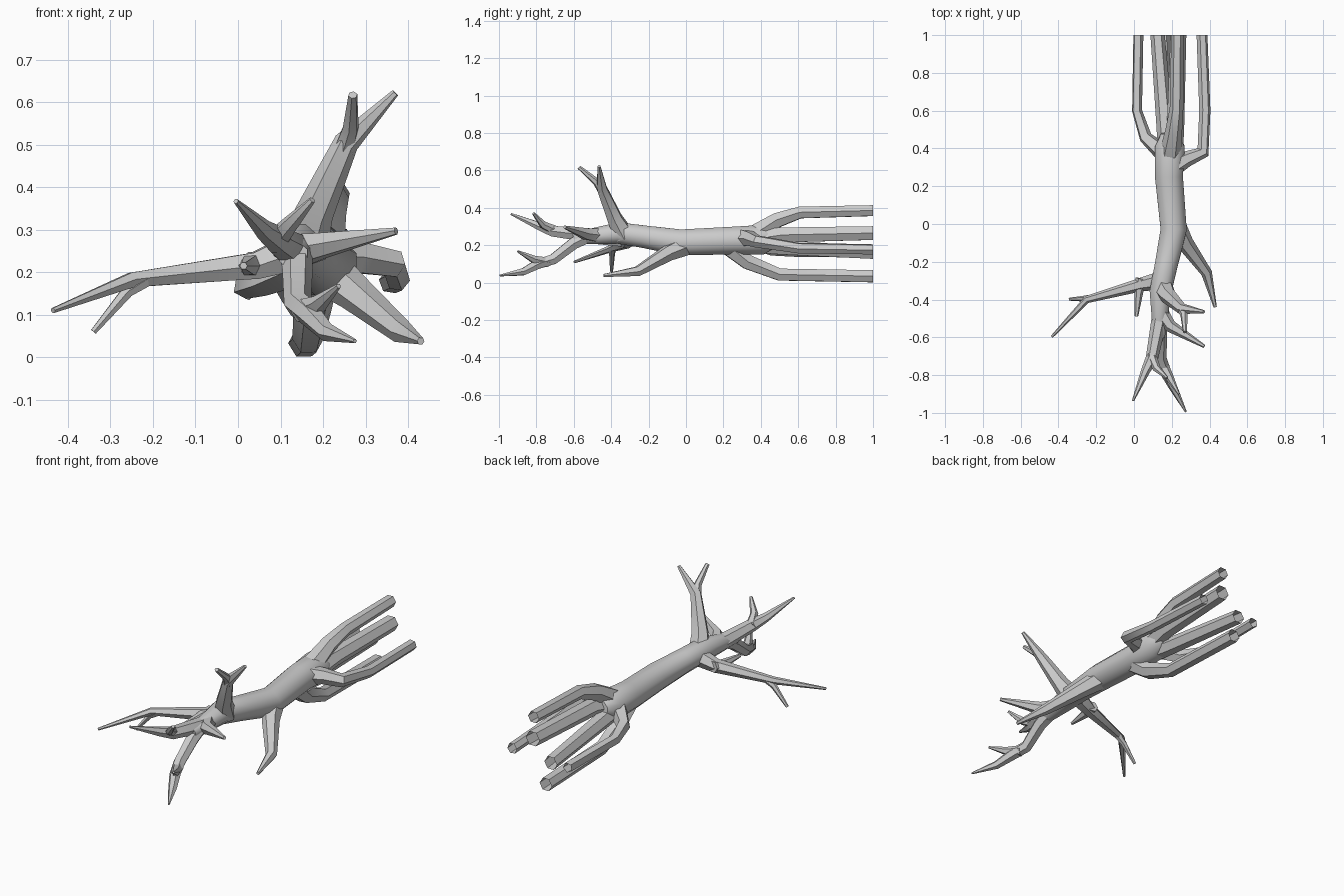
import bpy, bmesh, math
from mathutils import Vector


def limb(name, pts, sides=6, open_end=False):
    """Tapered tube through (x, y, z, radius) points."""
    P = [Vector(p[:3]) for p in pts]
    n = len(P)
    bm = bmesh.new()
    rings, u, prev = [], None, None
    for i in range(n):
        a = (P[i] - P[i - 1]).normalized() if i else (P[1] - P[0]).normalized()
        b = (P[i + 1] - P[i]).normalized() if i < n - 1 else a
        t = (a + b).normalized()
        if open_end and i == n - 1:
            t = Vector((0, 1, 0))          # cut flat across the end
        if u is None:
            ref = Vector((0, 0, 1)) if abs(t.z) < 0.8 else Vector((0, 1, 0))
            u = (ref - t * ref.dot(t)).normalized()
        else:
            u = prev.rotation_difference(t) @ u
            u = (u - t * u.dot(t)).normalized()
        v = t.cross(u)
        prev = t
        r = pts[i][3]
        rings.append([bm.verts.new(P[i] + r * (math.cos(k) * u + math.sin(k) * v))
                      for k in (2 * math.pi * (j + 0.5) / sides for j in range(sides))])
    for r0, r1 in zip(rings, rings[1:]):
        for j in range(sides):
            k = (j + 1) % sides
            bm.faces.new((r0[j], r0[k], r1[k], r1[j]))
    bm.faces.new(rings[0][::-1])
    if not open_end:
        bm.faces.new(rings[-1])
    bmesh.ops.recalc_face_normals(bm, faces=bm.faces) if not open_end else None
    me = bpy.data.meshes.new(name)
    bm.to_mesh(me)
    bm.free()
    ob = bpy.data.objects.new(name, me)
    bpy.context.collection.objects.link(ob)
    bpy.ops.object.select_all(action='DESELECT')
    ob.select_set(True)
    bpy.context.view_layer.objects.active = ob
    bpy.ops.object.shade_smooth_by_angle(angle=math.radians(50))
    return ob


# Main trunk
limb("trunk", [(.19, .48, .24, .05), (.19, .41, .23, .085), (.185, .25, .225, .08),
               (.21, -.03, .215, .075), (.17, -.22, .245, .065), (.14, -.36, .265, .062),
               (.135, -.53, .245, .042), (.13, -.6, .24, .036)], 8)

# Hollow roots, all cut open at the back
roots = {
    "root_left": [(.15, .38, .22, .05), (.06, .46, .18, .036), (.015, .6, .165, .028), (.022, 1, .162, .028)],
    "root_right": [(.2, .3, .24, .055), (.28, .345, .235, .042), (.365, .38, .22, .035),
                   (.375, .6, .185, .03), (.36, 1, .178, .029)],
    "root_top": [(.19, .36, .25, .06), (.21, .49, .335, .045), (.225, .61, .375, .036), (.23, 1, .385, .033)],
    "root_middle": [(.2, .38, .235, .06), (.22, .52, .255, .046), (.235, 1, .265, .042)],
    "root_inner": [(.18, .34, .21, .055), (.165, .5, .19, .045), (.125, 1, .16, .038)],
    "root_bottom": [(.185, .22, .2, .055), (.175, .33, .11, .045), (.165, .5, .043, .037), (.155, 1, .034, .037)],
}
for name, pts in roots.items():
    limb(name, pts, 5 if name == "root_left" else 6, True)

# Side branches
limb("right_branch", [(.2, .03, .21, .06), (.27, -.1, .155, .045), (.385, -.26, .06, .029), (.43, -.44, .038, .009)])
limb("left_branch", [(.14, -.3, .25, .05), (.04, -.32, .215, .036), (-.25, -.4, .182, .02), (-.435, -.597, .11, .007)])
limb("left_branch_fork", [(-.21, -.39, .187, .02), (-.26, -.395, .155, .016), (-.34, -.398, .06, .008)])
limb("left_stub", [(.04, -.29, .22, .032), (.025, -.36, .215, .024), (.013, -.49, .215, .009)])

# Upright branch and its two tips
limb("upper_branch", [(.15, -.33, .25, .06), (.18, -.38, .34, .045), (.255, -.45, .505, .03), (.37, -.465, .622, .009)])
limb("upper_branch_fork", [(.25, -.445, .49, .026), (.265, -.48, .54, .02), (.27, -.572, .617, .011)])

# Front branches
limb("front_side_branch", [(.13, -.45, .25, .045), (.19, -.54, .262, .034), (.372, -.648, .297, .009)])
limb("front_high_branch", [(.135, -.5, .25, .042), (.095, -.71, .275, .033), (.06, -.78, .3, .024), (-.005, -.935, .367, .006)])
limb("front_high_fork", [(.09, -.69, .275, .028), (.12, -.765, .31, .021), (.175, -.815, .37, .008)])
limb("front_low_branch", [(.135, -.52, .25, .04), (.14, -.6, .21, .036), (.14, -.71, .125, .032), (.17, -.79, .1, .03),
                          (.21, -.87, .058, .022), (.275, -.995, .038, .005)])
limb("front_low_fork", [(.15, -.74, .108, .03), (.19, -.815, .125, .022), (.237, -.9, .168, .006)])
